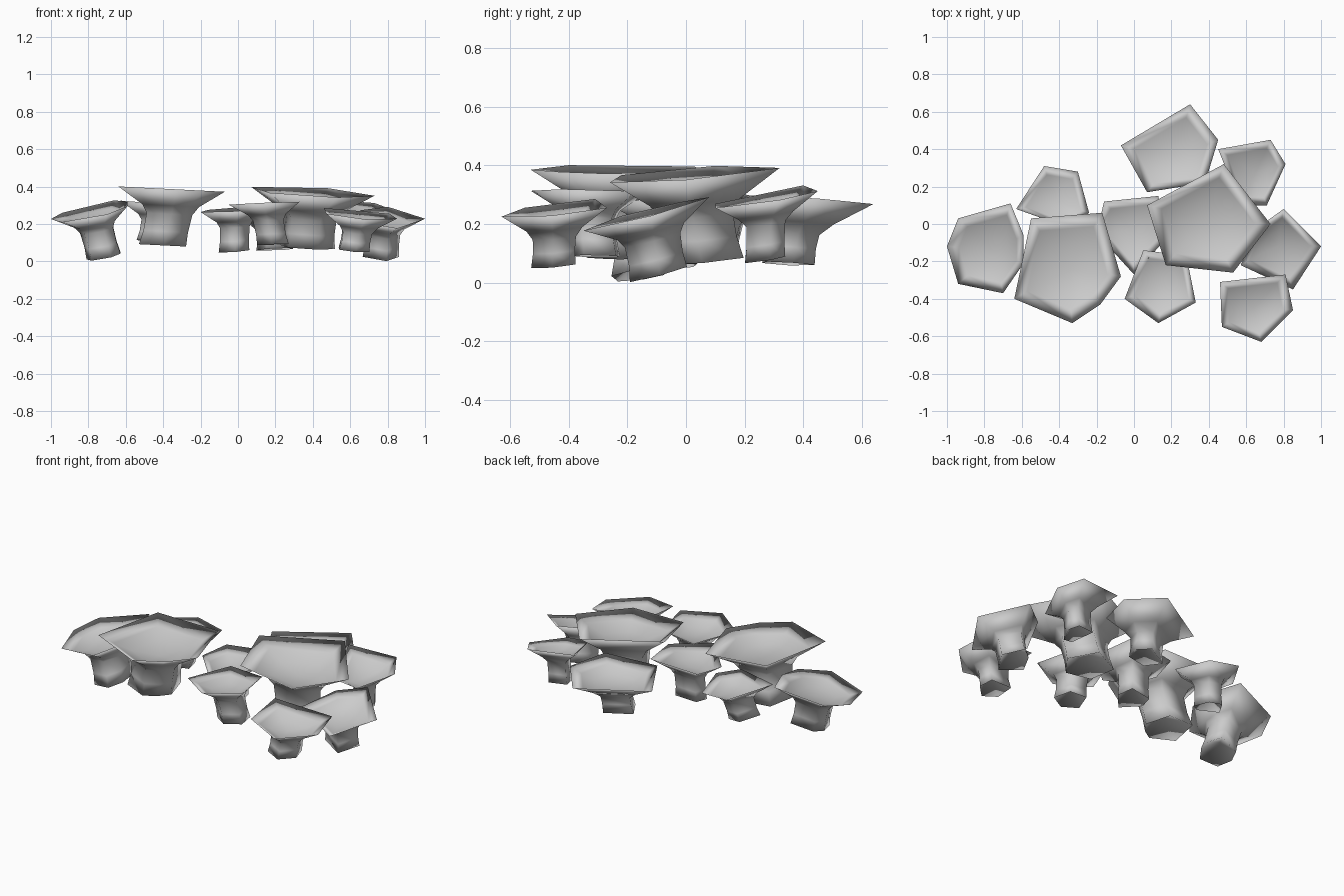
import bpy, bmesh
from mathutils import Vector

if "Cube" in bpy.data.objects:
    bpy.data.objects.remove(bpy.data.objects["Cube"])


def funnel(name, rim, z, gx, gy, base, ratio=0.43):
    """Flared cup: rim outline (x, y), rim plane height and slopes, stem foot centre."""
    n = len(rim)
    cx = sum(p[0] for p in rim) / n
    cy = sum(p[1] for p in rim) / n
    c = Vector((cx, cy, z))
    r = sum((Vector((p[0], p[1], z)) - c).length for p in rim) / n
    foot = Vector(base)
    axis = (foot - c)
    length = axis.length
    axis.normalize()
    bm = bmesh.new()

    def ring(scale, depth):
        centre = c + axis * depth
        return [bm.verts.new(centre + Vector((x - cx, y - cy,
                gx * (x - cx) + gy * (y - cy))) * scale) for x, y in rim]

    # foot, stem, flare, underside, rim, thin bowl wall, floor
    rings = [ring(ratio * 1.03, length), ring(ratio * 0.97, length * 0.75),
             ring(ratio, min(0.45 * r, length * 0.6)),
             ring(0.53, 0.30 * r), ring(1.0, 0.0),
             ring(0.75, 0.14 * r), ring(0.45, 0.25 * r)]
    for a, b in zip(rings, rings[1:]):
        for i in range(n):
            j = (i + 1) % n
            bm.faces.new((a[i], a[j], b[j], b[i]))
    # floor centre and hollowed foot
    for loop, pos in ((rings[-1], c + axis * 0.29 * r), (rings[0], foot - axis * 0.07)):
        v = bm.verts.new(pos)
        for i in range(n):
            bm.faces.new((loop[i], loop[(i + 1) % n], v))
    bmesh.ops.recalc_face_normals(bm, faces=bm.faces)
    for f in bm.faces:
        f.smooth = True
    me = bpy.data.meshes.new(name)
    bm.to_mesh(me)
    bm.free()
    ob = bpy.data.objects.new(name, me)
    bpy.context.collection.objects.link(ob)


# the cluster, left to right
funnel("cup_far_left", [(-1, -.12), (-.94, .03), (-.66, .11), (-.59, -.06), (-.59, -.21),
       (-.70, -.37), (-.94, -.32)], .27, .2, .14, (-.71, -.15, .03))
funnel("cup_left_back", [(-.48, .31), (-.30, .28), (-.24, .06), (-.35, -.02), (-.63, .08)],
       .29, -.12, -.12, (-.44, .10, .10))
funnel("cup_left_large", [(-.55, .03), (-.17, .06), (-.07, -.28), (-.18, -.43), (-.33, -.53),
       (-.64, -.40)], .385, -.05, 0, (-.39, -.22, .085))
funnel("cup_middle", [(-.16, .12), (.13, .15), (.17, -.08), (0, -.27),
       (-.20, -.05)], .28, .08, .05, (-.02, -.04, .055))
funnel("cup_front_middle", [(.05, -.14), (.28, -.17), (.33, -.42), (.13, -.53), (-.05, -.40)],
       .31, .04, -.02, (.19, -.31, .09))
funnel("cup_right_large", [(.48, .32), (.73, 0), (.53, -.26), (.17, -.22), (.07, .10)],
       .37, -.06, .08, (.37, .05, .075))
funnel("cup_back", [(.30, .64), (.45, .45), (.38, .22), (.07, .17), (-.07, .42)],
       .28, .05, -.06, (.21, .34, .065), .37)
funnel("cup_right_back", [(.73, .45), (.81, .32), (.71, .10), (.57, .10), (.45, .40)],
       .29, -.1, .17, (.64, .27, .08), .38)
funnel("cup_far_right", [(.80, .08), (1, -.12), (.85, -.35), (.57, -.22), (.66, -.02)],
       .24, -.06, .26, (.76, -.09, .03), .44)
funnel("cup_front_right", [(.81, -.27), (.85, -.46), (.68, -.63), (.47, -.55), (.46, -.31)],
       .25, -.1, .12, (.62, -.45, .06), .41)
